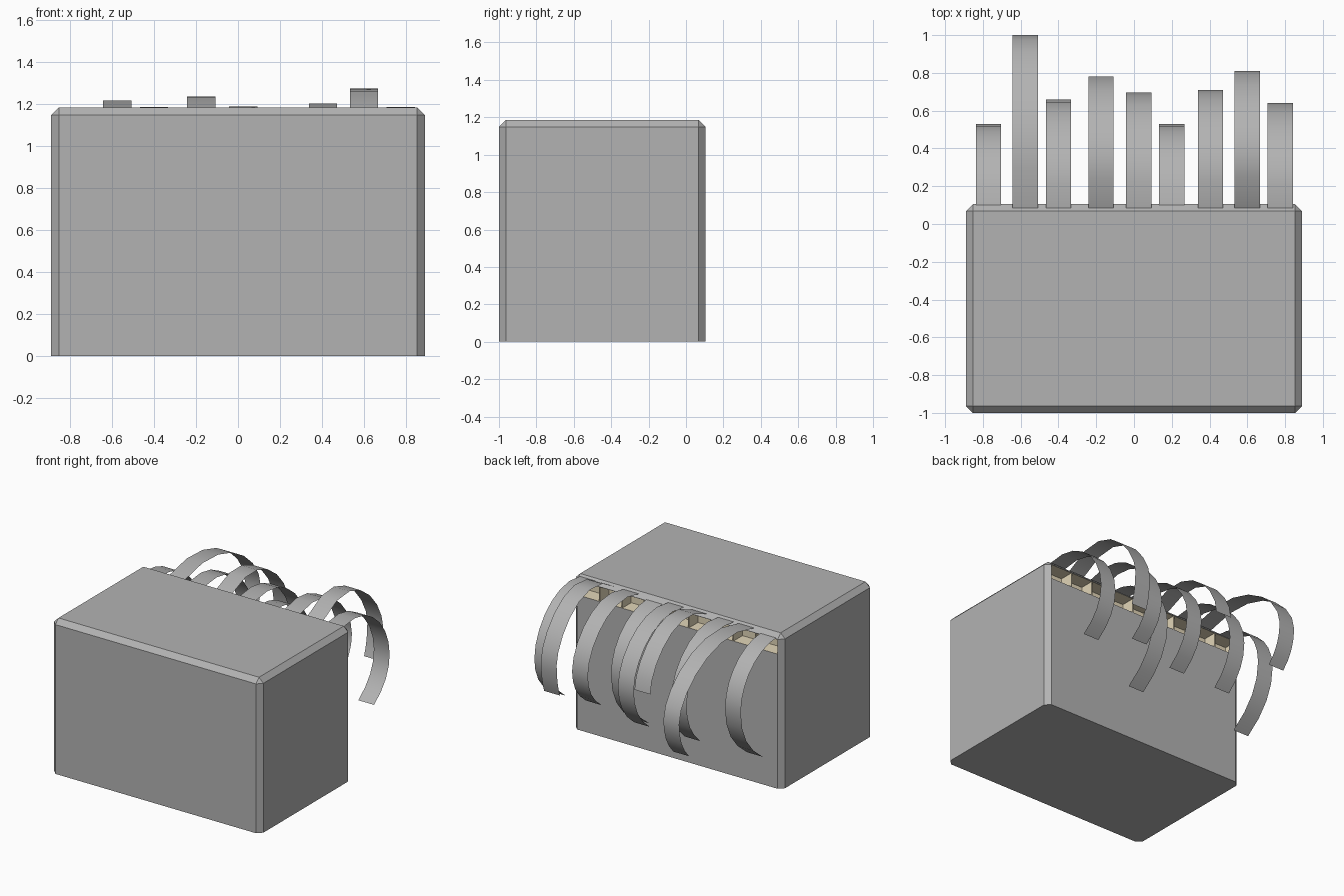
import bpy
import bmesh
from mathutils import Vector

cube = bpy.data.objects.get("Cube")
if cube:
    bpy.data.objects.remove(cube, do_unlink=True)


def material(name, rgb):
    m = bpy.data.materials.new(name)
    m.use_nodes = True
    m.diffuse_color = (*rgb, 1)
    m.node_tree.nodes["Principled BSDF"].inputs["Base Color"].default_value = (*rgb, 1)
    return m


grey = material("grey", (0.45, 0.45, 0.45))
cream = material("cream", (0.76, 0.67, 0.48))


def add_object(name, bm, mat):
    mesh = bpy.data.meshes.new(name)
    bm.normal_update()
    bm.to_mesh(mesh)
    bm.free()
    mesh.materials.append(mat)
    obj = bpy.data.objects.new(name, mesh)
    bpy.context.collection.objects.link(obj)
    return obj


def box_mesh(low, high):
    bm = bmesh.new()
    bmesh.ops.create_cube(bm, size=1)
    low, high = Vector(low), Vector(high)
    for v in bm.verts:
        v.co = (low + high) / 2 + v.co * (high - low)
    return bm


# Cabinet: chamfered everywhere except around the base
BACK, TOP, CHAMFER = 0.105, 1.185, 0.037
bm = box_mesh((-0.89, -1, 0), (0.89, BACK, TOP))
edges = [e for e in bm.edges if max(v.co.z for v in e.verts) > 0.1]
bmesh.ops.bevel(bm, geom=edges, offset=CHAMFER, segments=1, affect='EDGES')
cabinet = add_object("cabinet", bm, grey)
cabinet.data.materials.append(cream)

# Long slot cut into the back, lined in cream
SLOT, FLOOR, CEILING, DEPTH = 0.852, 1.035, 1.146, 0.11
cutter = add_object("slot_cutter",
                    box_mesh((-SLOT, BACK - DEPTH, FLOOR), (SLOT, BACK + 0.1, CEILING)), cream)
cutter.hide_render = True
cut = cabinet.modifiers.new("slot", 'BOOLEAN')
cut.object = cutter
cut.operation = 'DIFFERENCE'
cut.solver = 'EXACT'
cut.material_mode = 'TRANSFER'
bpy.context.view_layer.objects.active = cabinet
bpy.ops.object.modifier_apply(modifier=cut.name)
bpy.data.objects.remove(cutter, do_unlink=True)

# Thin dividers that split the slot into nine cells
for i in range(1, 9):
    x = -SLOT + i * 2 * SLOT / 9
    add_object(f"divider_{i}", box_mesh((x - 0.004, BACK - DEPTH, FLOOR),
                                        (x + 0.004, BACK - 0.002, CEILING)), cream)


def bezier(points, t):
    while len(points) > 1:
        points = [a.lerp(b, t) for a, b in zip(points, points[1:])]
    return points[0]


def ribbon(name, x, lift, reach, mid, tip_y, tip_z):
    """Paper-thin strip arching out of the back and curling under."""
    start = Vector((0.085, 1.172 if lift else 1.155))
    outer = Vector((reach, mid))
    tip = Vector((tip_y, tip_z))
    over = [start, start + Vector((0.55 * (reach - start.x), lift)),
            outer + Vector((0, 0.55 * (start.y - mid))), outer]
    under = [outer, Vector((reach, mid - 0.6 * (mid - tip_z))), tip]
    path = [bezier(over, i / 7) for i in range(8)]
    if tip_z < mid:
        path += [bezier(under, i / 4) for i in range(1, 5)]
    bm = bmesh.new()
    rows = [[bm.verts.new((x + s, p.x, p.y)) for s in (-0.067, 0.067)] for p in path]
    for a, b in zip(rows, rows[1:]):
        f = bm.faces.new((a[0], a[1], b[1], b[0]))
        f.smooth = True
    add_object(name, bm, grey)


# Ribbons: x, upward lift, furthest y, height there, tip y, tip z
RIBBONS = [
    (-0.77, 0, 0.53, 0.74, 0.26, 0.30),
    (-0.575, 0.18, 1.0, 0.78, 0.88, 0.49),
    (-0.40, 0.08, 0.66, 0.75, 0.49, 0.41),
    (-0.175, 0.23, 0.78, 0.82, 0.78, 0.82),
    (0.025, 0.09, 0.695, 0.76, 0.50, 0.41),
    (0.20, 0, 0.53, 0.74, 0.26, 0.30),
    (0.405, 0.13, 0.71, 0.78, 0.54, 0.49),
    (0.60, 0.31, 0.81, 0.85, 0.77, 0.60),
    (0.775, 0.08, 0.64, 0.75, 0.45, 0.43),
]
for n, row in enumerate(RIBBONS, 1):
    ribbon(f"ribbon_{n}", *row)
